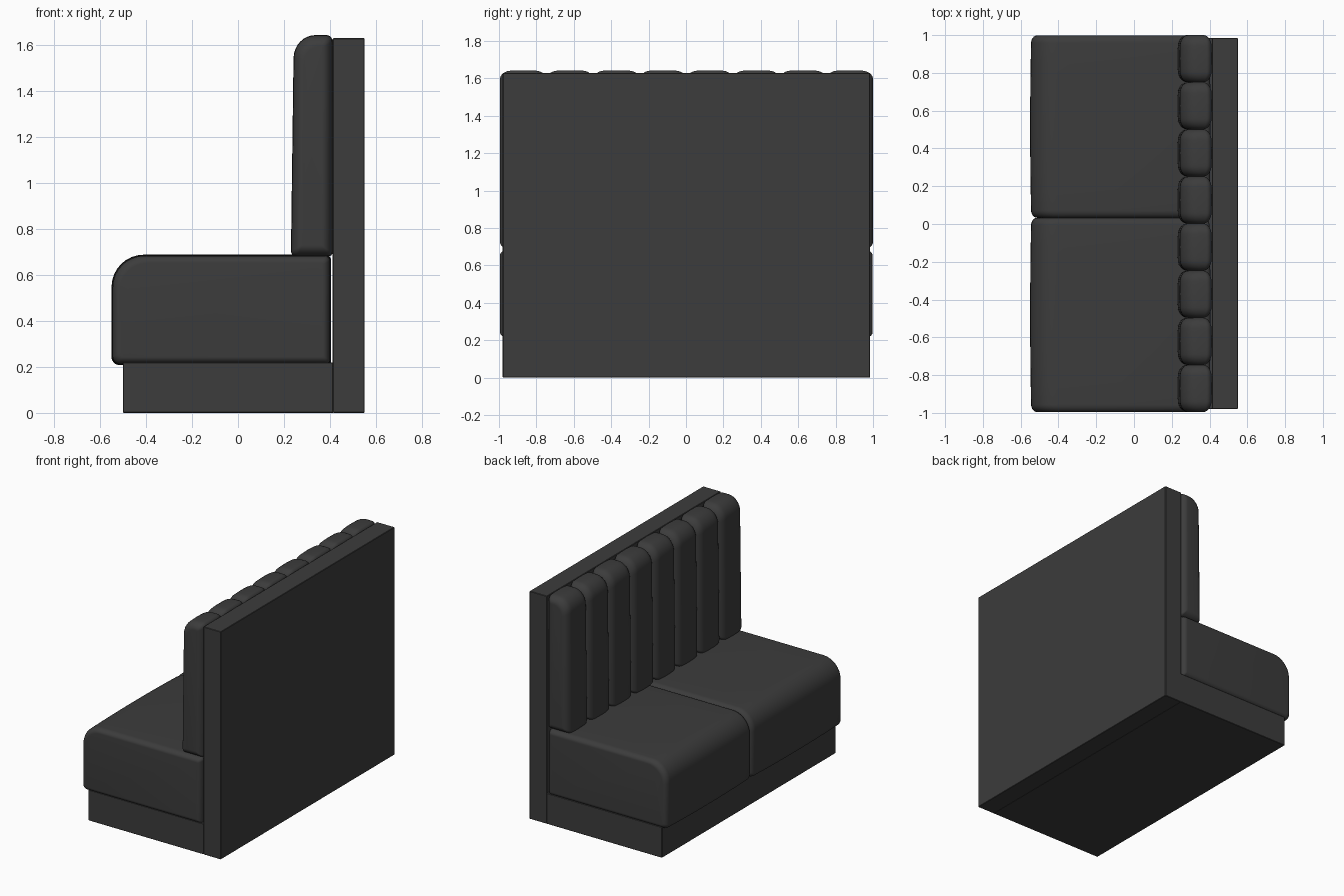
import bpy, bmesh, math

if "Cube" in bpy.data.objects:
    bpy.data.objects.remove(bpy.data.objects["Cube"])

mat = bpy.data.materials.new("dark_upholstery")
mat.diffuse_color = (0.045, 0.045, 0.045, 1)
mat.use_nodes = True
mat.node_tree.nodes["Principled BSDF"].inputs["Base Color"].default_value = mat.diffuse_color


def finish(name, bm, smooth=False):
    bmesh.ops.recalc_face_normals(bm, faces=bm.faces)
    me = bpy.data.meshes.new(name)
    bm.to_mesh(me)
    bm.free()
    me.materials.append(mat)
    ob = bpy.data.objects.new(name, me)
    bpy.context.collection.objects.link(ob)
    if smooth:
        bpy.ops.object.select_all(action='DESELECT')
        ob.select_set(True)
        bpy.context.view_layer.objects.active = ob
        bpy.ops.object.shade_smooth_by_angle(angle=math.radians(40))
    return ob


def box(name, x0, x1, y0, y1, z0, z1):
    bm = bmesh.new()
    bmesh.ops.create_cube(bm, size=1)
    for v in bm.verts:
        v.co = ((x0 + x1) / 2 + v.co.x * (x1 - x0),
                (y0 + y1) / 2 + v.co.y * (y1 - y0),
                (z0 + z1) / 2 + v.co.z * (z1 - z0))
    bmesh.ops.bevel(bm, geom=bm.edges[:], offset=0.003, segments=1, affect='EDGES')
    return finish(name, bm)


def outline(x0, x1, z0, z1, radii, inset, seg=8):
    """Rounded x-z rectangle; radii: front-bottom, back-bottom, back-top, front-top."""
    x0, x1, z0, z1 = x0 + inset, x1 - inset, z0 + inset, z1 - inset
    corners = [(x0, z0, 1, 1), (x1, z0, -1, 1), (x1, z1, -1, -1), (x0, z1, 1, -1)]
    pts = []
    for k, (cx, cz, sx, sz) in enumerate(corners):
        r = max(radii[k] - inset * 0.5, 0.006)
        for i in range(seg + 1):
            a = math.pi + k * math.pi / 2 + i / seg * math.pi / 2
            pts.append((cx + sx * r + r * math.cos(a), cz + sz * r + r * math.sin(a)))
    return pts


def cushion(name, x0, x1, y0, y1, z0, z1, radii, edge, inset, bulge=0.0, taper=0.0):
    """Sweep the rounded outline along y, shrinking it toward both ends."""
    n, mid = 8, 8
    stations = []
    for i in range(n):
        a = i / n * math.pi / 2
        stations.append((edge * (1 - math.cos(a)) , inset * (1 - math.sin(a))))
    w = y1 - y0
    secs = [(y0 + d, s) for d, s in stations]
    secs += [(y0 + edge + (w - 2 * edge) * i / mid, 0) for i in range(mid + 1)]
    secs += [(y1 - d, s) for d, s in reversed(stations)]
    bm = bmesh.new()
    rings = []
    for y, s in secs:
        u = (2 * (y - y0) / w - 1)
        s += bulge * u * u
        ring = []
        for x, z in outline(x0, x1, z0, z1, radii, s):
            t = (z - z0) / (z1 - z0)
            ring.append(bm.verts.new((x1 - (x1 - x) * (1 - taper * t), y, z)))
        rings.append(ring)
    for a, b in zip(rings, rings[1:]):
        for i in range(len(a)):
            j = (i + 1) % len(a)
            bm.faces.new((a[i], a[j], b[j], b[i]))
    bm.faces.new(rings[0])
    bm.faces.new(rings[-1])
    return finish(name, bm, True)


# Plinth and upright back panel
box("plinth", -0.5, 0.415, -0.98, 0.985, 0, 0.22)
box("back_panel", 0.412, 0.55, -0.98, 0.985, 0, 1.63)

# Two seat cushions
for name, a, b in (("seat_left", -0.995, 0.033), ("seat_right", 0.033, 0.998)):
    cushion(name, -0.55, 0.405, a, b, 0.208, 0.688, (0.035, 0.02, 0.025, 0.14),
            0.04, 0.03, bulge=0.006)

# Eight vertical back channels
count, start, end = 8, -0.995, 1.0
pitch = (end - start) / count
for i in range(count):
    cushion(f"back_channel_{i + 1}", 0.23, 0.412, start + i * pitch, start + (i + 1) * pitch,
            0.68, 1.643, (0.025, 0.02, 0.03, 0.10), 0.055, 0.042, bulge=0.006, taper=0.07)
